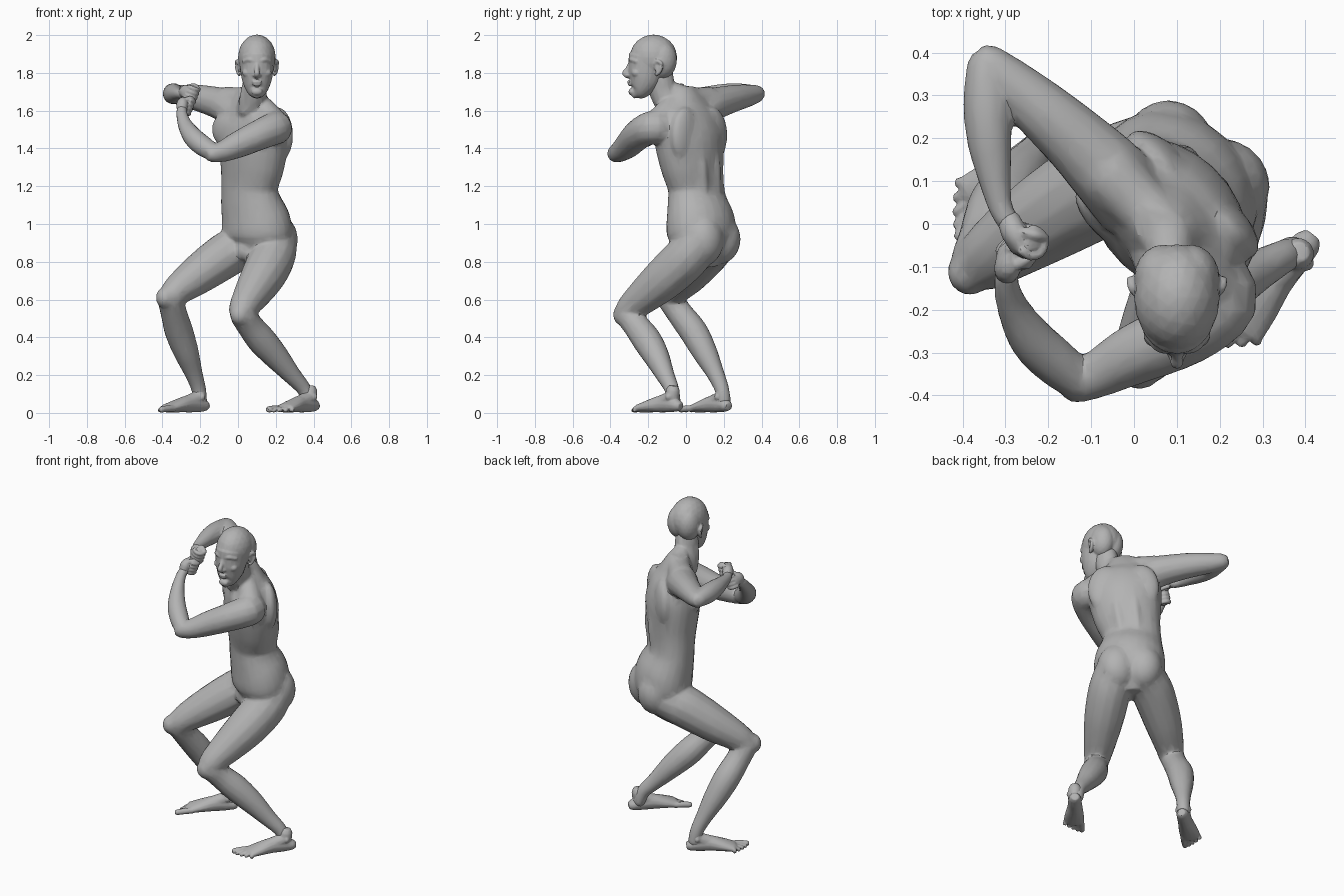
import bpy, bmesh, math
from mathutils import Vector, Matrix

skin = bpy.data.materials.new("grey_clay")
skin.diffuse_color = (0.45, 0.45, 0.45, 1)

SIDE = Vector((0.72, -0.69, 0))     # torso direction towards the figure's left
FWD = Vector((-0.69, -0.72, 0))     # torso facing direction
YAW = math.atan2(SIDE.y, SIDE.x)


def tube(bm, pts, side=(1, 0, 0), n=14, steps=4):
    """Closed loft through points (x, y, z, half width[, half depth])."""
    p = [Vector(q if len(q) == 5 else (*q, q[3])) for q in pts]
    p = [p[0] * 2 - p[1]] + p + [p[-1] * 2 - p[-2]]
    path = []
    for i in range(1, len(p) - 2):
        a, b, c, d = p[i - 1:i + 3]
        for k in range(steps):
            t = k / steps
            path.append(0.5 * (2 * b + (c - a) * t + (2 * a - 5 * b + 4 * c - d) * t * t
                               + (3 * b - a - 3 * c + d) * t ** 3))
    path.append(p[-2].copy())
    # rounded ends
    for end, nxt in ((0, 1), (-1, -2)):
        e = path[end]
        out = Vector(e[:3]) - Vector(path[nxt][:3])
        tip = Vector(e[:3]) + out.normalized() * min(e[3], e[4]) * 0.65
        ring = Vector((*tip, e[3] * 0.65, e[4] * 0.65))
        path.insert(0, ring) if end == 0 else path.append(ring)
    rings = []
    for i, q in enumerate(path):
        t = Vector(path[min(i + 1, len(path) - 1)][:3]) - Vector(path[max(i - 1, 0)][:3])
        u = t.cross(Vector(side)).normalized()
        s = u.cross(t).normalized()
        rings.append([bm.verts.new(Vector(q[:3]) + s * q[3] * math.cos(a) + u * q[4] * math.sin(a))
                      for a in (2 * math.pi * k / n for k in range(n))])
    for r0, r1 in zip(rings, rings[1:]):
        for k in range(n):
            bm.faces.new((r0[k], r0[(k + 1) % n], r1[(k + 1) % n], r1[k]))
    bm.faces.new(rings[0][::-1])
    bm.faces.new(rings[-1])


def blob(bm, loc, radii, yaw=0.0):
    m = Matrix.Translation(loc) @ Matrix.Rotation(yaw, 4, 'Z') @ Matrix.Diagonal((*radii, 1))
    bmesh.ops.create_icosphere(bm, subdivisions=3, radius=1, matrix=m)


def finish(bm, name, voxel, ratio, smooth=3):
    """Fuse the overlapping volumes into one skin, then facet it."""
    bmesh.ops.recalc_face_normals(bm, faces=bm.faces)
    me = bpy.data.meshes.new(name)
    bm.to_mesh(me)
    bm.free()
    ob = bpy.data.objects.new(name, me)
    bpy.context.collection.objects.link(ob)
    r = ob.modifiers.new("fuse", 'REMESH')
    r.mode, r.voxel_size = 'VOXEL', voxel
    s = ob.modifiers.new("soften", 'SMOOTH')
    s.factor, s.iterations = 0.5, smooth
    d = ob.modifiers.new("facet", 'DECIMATE')
    d.ratio = ratio
    dg = bpy.context.evaluated_depsgraph_get()
    ob.data = bpy.data.meshes.new_from_object(ob.evaluated_get(dg))
    ob.modifiers.clear()
    ob.data.name = name
    ob.data.materials.clear()
    ob.data.materials.append(skin)
    bpy.ops.object.select_all(action='DESELECT')
    ob.select_set(True)
    bpy.context.view_layer.objects.active = ob
    bpy.ops.object.shade_smooth_by_angle(angle=math.radians(30))


def at(c, s, f, z):
    """Torso point: s towards the left, f forwards from centre c."""
    v = Vector((c[0], c[1], 0)) + SIDE * s + FWD * f
    return (v.x, v.y, z)


# ---- body: torso, neck, arms and legs ----
bm = bmesh.new()
tube(bm, [(.10, .08, .86, .15, .125), (.105, .082, .93, .2, .16), (.093, .077, 1.02, .2, .163),
          (.068, .06, 1.12, .178, .138), (.062, .052, 1.2, .168, .13), (.075, .032, 1.32, .193, .145),
          (.08, .017, 1.44, .21, .155), (.077, .005, 1.54, .205, .138), (.068, -.003, 1.61, .165, .105),
          (.066, -.012, 1.67, .105, .08)], SIDE, n=24)
for s in (-1, 1):
    blob(bm, at((.075, .01), s * .095, .09, 1.5), (.105, .047, .095), YAW)      # chest
    blob(bm, at((.08, .01), s * .1, -.08, 1.47), (.105, .053, .15), YAW)         # shoulder blade
    tube(bm, [(*at((.10, .075), s * .045, -.125, 1.0), .035), (*at((.065, .05), s * .045, -.1, 1.15), .036),
              (*at((.075, .03), s * .05, -.112, 1.32), .038), (*at((.075, .01), s * .055, -.1, 1.5), .036)], SIDE)
    tube(bm, [(*at((.07, .06), s * .036, .095, 1.02), .035), (*at((.065, .05), s * .038, .092, 1.2), .036),
              (*at((.075, .03), s * .042, .1, 1.34), .036)], SIDE)              # stomach
blob(bm, (.08, .172, .92), (.11, .117, .135))        # right buttock
blob(bm, (.2, .088, .915), (.117, .112, .14))        # left buttock
blob(bm, at((.10, .08), 0, .1, .86), (.055, .045, .055), YAW)

# neck flowing into the upper back, and its front cords
tube(bm, [(.093, -.145, 1.79, .064, .078), (.086, -.125, 1.71, .066, .074), (.077, -.085, 1.64, .078, .08),
          (.074, -.03, 1.57, .1, .09), (.074, .01, 1.49, .1, .09)])
tube(bm, [(.034, -.15, 1.74, .013), (.024, -.14, 1.67, .016), (.02, -.11, 1.59, .018)])
tube(bm, [(.14, -.155, 1.73, .013), (.095, -.165, 1.66, .016), (.03, -.125, 1.59, .018)])
# trapezius towards each shoulder
tube(bm, [(.085, -.07, 1.7, .055), (.07, -.015, 1.67, .066), (.01, .05, 1.655, .07), (-.06, .12, 1.65, .078)])
tube(bm, [(.09, -.08, 1.69, .05), (.1, -.07, 1.64, .062), (.145, -.1, 1.595, .066), (.19, -.15, 1.535, .074)])

# left arm, crossing the chest
tube(bm, [(.17, -.12, 1.5, .09), (.2, -.18, 1.51, .09), (.12, -.25, 1.475, .082), (0, -.305, 1.42, .071),
          (-.08, -.348, 1.385, .057), (-.14, -.375, 1.37, .046)], (0, 0, 1))
tube(bm, [(-.12, -.375, 1.375, .044), (-.18, -.325, 1.41, .055), (-.238, -.27, 1.46, .053),
          (-.28, -.2, 1.525, .039), (-.297, -.145, 1.58, .03), (-.296, -.11, 1.61, .028)])
# right arm, raised behind
tube(bm, [(0, .05, 1.58, .095), (-.06, .12, 1.625, .092), (-.13, .19, 1.648, .081), (-.21, .262, 1.667, .071),
          (-.29, .33, 1.68, .059), (-.345, .377, 1.69, .047)], (0, 0, 1))
tube(bm, [(-.347, .373, 1.69, .044), (-.343, .28, 1.69, .056), (-.337, .19, 1.69, .052),
          (-.324, .1, 1.69, .038), (-.312, .04, 1.69, .029), (-.29, .0, 1.69, .027)])
# left leg
tube(bm, [(.2, .07, .9, .115), (.18, 0, .82, .122), (.132, -.1, .725, .117), (.08, -.197, .64, .1),
          (.036, -.278, .57, .081), (.018, -.315, .53, .07)])
blob(bm, (.012, -.336, .52), (.054, .05, .058))
tube(bm, [(.025, -.308, .52, .07), (.065, -.262, .46, .071), (.125, -.207, .385, .078), (.2, -.157, .3, .069),
          (.285, -.11, .2, .05), (.35, -.075, .125, .039), (.372, -.065, .06, .038)])
# right leg
tube(bm, [(.05, .15, .89, .115), (-.04, .11, .85, .122), (-.13, .06, .79, .116), (-.22, .005, .725, .104),
          (-.308, -.055, .66, .085), (-.355, -.092, .615, .071)], (0, 0, 1))
blob(bm, (-.383, -.112, .61), (.052, .054, .058))
tube(bm, [(-.358, -.088, .61, .071), (-.34, -.035, .53, .07), (-.312, .04, .43, .076), (-.274, .1, .32, .067),
          (-.235, .155, .21, .048), (-.208, .19, .125, .039), (-.2, .2, .06, .038)])
finish(bm, "body", 0.009, 0.11, 5)

# ---- head ----
bm = bmesh.new()
HX = 0.1
blob(bm, (HX, -.172, 1.882), (.1, .125, .121))
tube(bm, [(HX, -.272, 1.69, .03, .028), (HX, -.248, 1.71, .056, .056), (HX, -.222, 1.76, .078, .087),
          (HX, -.207, 1.82, .088, .1), (HX, -.195, 1.88, .092, .11)], n=20)
# nose, chin and lips
tube(bm, [(HX, -.292, 1.853, .012), (HX, -.309, 1.82, .013), (HX, -.324, 1.798, .015), (HX, -.306, 1.786, .017)])
blob(bm, (HX, -.286, 1.7), (.03, .018, .02))
blob(bm, (HX, -.299, 1.752), (.027, .012, .009))
blob(bm, (HX, -.296, 1.739), (.024, .012, .009))
for s in (-1, 1):
    x = HX + s * .04
    blob(bm, (HX + s * .032, -.128, 1.868), (.068, .08, .1))                     # back of skull
    tube(bm, [(HX + s * .014, -.292, 1.862, .012), (x, -.287, 1.87, .013),
              (HX + s * .068, -.26, 1.86, .012)], (0, 0, 1))                    # brow
    blob(bm, (x - s * .004, -.281, 1.839), (.017, .012, .009))                   # eye
    blob(bm, (HX + s * .05, -.262, 1.8), (.028, .026, .024))                     # cheekbone
    blob(bm, (HX + s * .013, -.303, 1.788), (.01, .012, .009))                   # nostril
    # ear rim and lobe
    tube(bm, [(HX + s * .092, -.165, 1.845, .009), (HX + s * .104, -.15, 1.862, .01),
              (HX + s * .108, -.13, 1.845, .01), (HX + s * .102, -.138, 1.81, .01),
              (HX + s * .092, -.158, 1.792, .01)], (0, 0, 1))
    blob(bm, (HX + s * .095, -.147, 1.828), (.009, .02, .03))
finish(bm, "head", 0.005, 0.2, 2)


# ---- clenched hands ----
def fist(name, c, axis, wrist, turn):
    """Fingers curl round an axis; the palm sits on the wrist side."""
    bm = bmesh.new()
    c, a = Vector(c), Vector(axis).normalized()
    back = Vector(wrist) - c
    back = (back - a * back.dot(a)).normalized()
    across = a.cross(back) * turn
    tube(bm, [(*wrist, .027), (*(c + back * .035 + across * .014), .034, .029),
              (*(c + across * .027), .038, .018)], a)
    tube(bm, [(*(c - a * .03), .024), (*(c + a * .03), .024)], back)             # closed palm
    for i in range(4):
        o = c + a * (i - 1.5) * .022
        tube(bm, [(*(o + across * .03 * math.cos(t) - back * .032 * math.sin(t)), .012)
                  for t in (0, .8, 1.6, 2.4, 3.2, 4.0)], a, n=8, steps=2)
    tube(bm, [(*(c + back * .03 + a * .03), .014), (*(c - across * .015 + a * .045 + back * .012), .013),
              (*(c - across * .032 + a * .036 - back * .012), .011)], back + a * .3, n=8)
    finish(bm, name, 0.004, 0.2, 2)


fist("left_hand", (-.275, -.07, 1.625), (.35, .1, .93), (-.297, -.115, 1.605), -1)
fist("right_hand", (-.25, -.04, 1.69), (.35, -.1, .93), (-.292, .01, 1.69), 1)


# ---- feet ----
def foot(name, heel, toe, inner):
    bm = bmesh.new()
    h = Vector((*heel, 0))
    d = (Vector((*toe, 0)) - h).normalized()
    lat = Vector((-d.y, d.x, 0)) * inner        # towards the big toe

    def q(f, s, z, *r):
        return (*(h + d * f + lat * s + Vector((0, 0, z))), *r)

    tube(bm, [q(.016, 0, .038, .034, .031), q(.06, 0, .045, .038, .042), q(.13, .002, .047, .043, .045),
              q(.2, 0, .037, .054, .035), q(.268, -.003, .024, .06, .023)], lat)
    tube(bm, [q(.05, 0, .12, .037), q(.062, 0, .08, .039), q(.13, .002, .058, .036)], lat)
    for s in (-1, 1):
        blob(bm, q(.056, s * .03, .085), (.017, .017, .019))      # ankle bones
    for i in range(5):
        s, end = .043 - i * .0235, .358 - .012 * i - .002 * i * i
        r = .018 if i == 0 else .013
        tube(bm, [q(.255, s * .9, .024, r), q((end + .255) / 2, s, .022, r), q(end - r * .6, s * 1.05, r, r * .95)],
             lat, n=8)
    finish(bm, name, 0.005, 0.2, 2)


foot("left_foot", (.415, -.03), (.2, -.295), -1)
foot("right_foot", (-.165, .225), (-.405, .03), 1)
